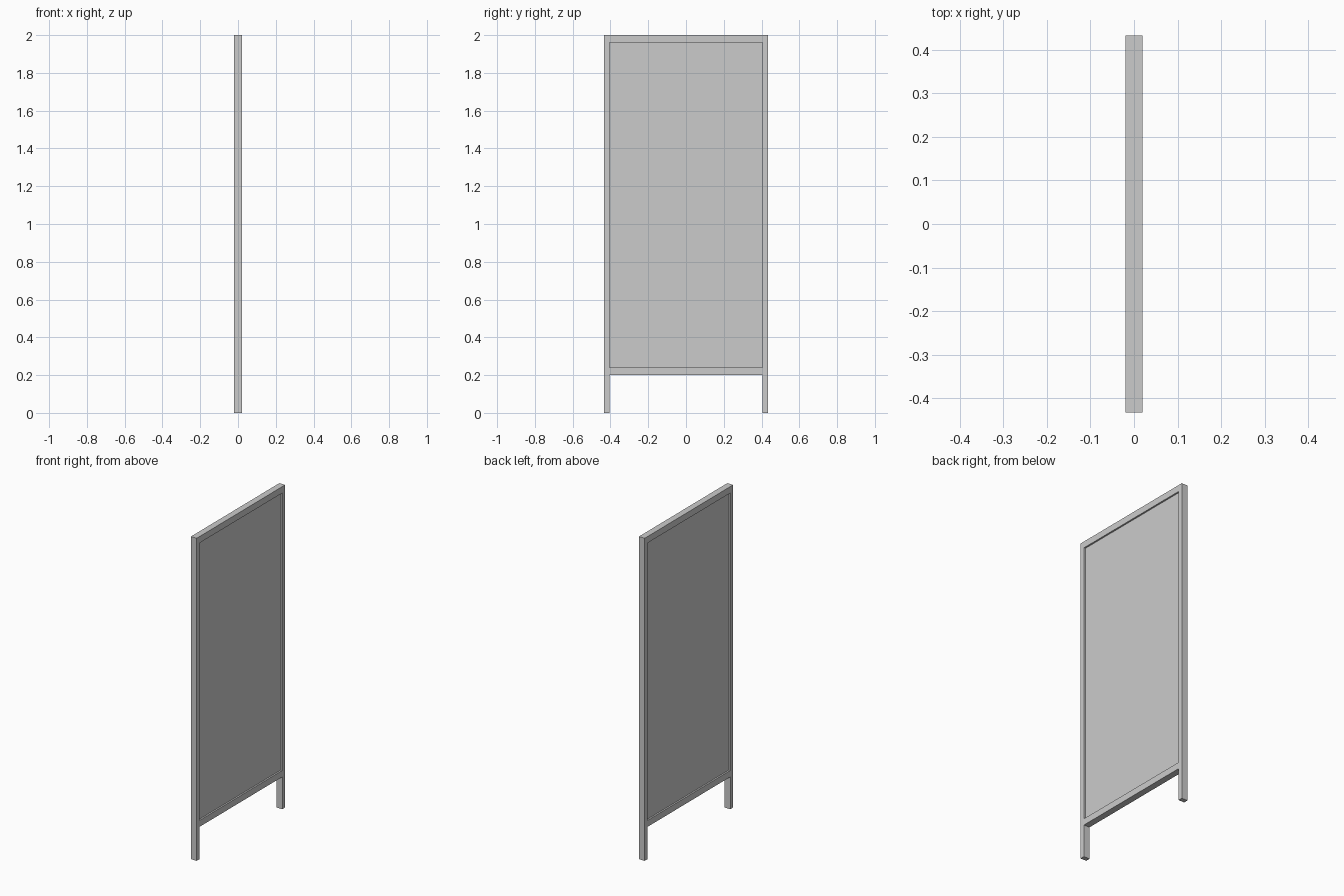
import bpy
import bmesh
from math import pi

if "Cube" in bpy.data.objects:
    bpy.data.objects.remove(bpy.data.objects["Cube"])

HALF_W, INNER_W = 0.433, 0.405      # outer and inner half widths (y)
HALF_D, PANEL_D = 0.02, 0.01        # half thickness of frame and panel (x)
TOP, RAIL, LEG = 2.0, 0.04, 0.20    # height, rail height, leg clearance


def extruded_profile(name, loops, half_depth):
    """Fill closed (y, z) loops and extrude them both ways along x."""
    curve = bpy.data.curves.new(name, 'CURVE')
    curve.dimensions = '2D'
    curve.fill_mode = 'BOTH'
    curve.extrude = half_depth
    for loop in loops:
        spline = curve.splines.new('POLY')
        spline.points.add(len(loop) - 1)
        for p, (y, z) in zip(spline.points, loop):
            p.co = (y, z, 0, 1)
        spline.use_cyclic_u = True
    obj = bpy.data.objects.new(name, curve)
    bpy.context.collection.objects.link(obj)
    obj.rotation_euler = (pi / 2, 0, pi / 2)
    bpy.ops.object.select_all(action='DESELECT')
    obj.select_set(True)
    bpy.context.view_layer.objects.active = obj
    bpy.ops.object.convert(target='MESH')
    obj = bpy.context.object
    # weld caps to sides, keep everything flat
    bm = bmesh.new()
    bm.from_mesh(obj.data)
    bmesh.ops.remove_doubles(bm, verts=bm.verts, dist=1e-5)
    bmesh.ops.recalc_face_normals(bm, faces=bm.faces)
    for f in bm.faces:
        f.smooth = False
    bm.to_mesh(obj.data)
    bm.free()
    return obj


def rect(w, z0, z1):
    return [(-w, z0), (w, z0), (w, z1), (-w, z1)]


# frame: two posts ending in legs, top and bottom rails, one opening
outer = [(-HALF_W, 0), (-INNER_W, 0), (-INNER_W, LEG), (INNER_W, LEG),
         (INNER_W, 0), (HALF_W, 0), (HALF_W, TOP), (-HALF_W, TOP)]
opening = rect(INNER_W, LEG + RAIL, TOP - RAIL)
extruded_profile("frame", [outer, opening], HALF_D)

# recessed panel filling the opening
extruded_profile("panel", [opening], PANEL_D)
